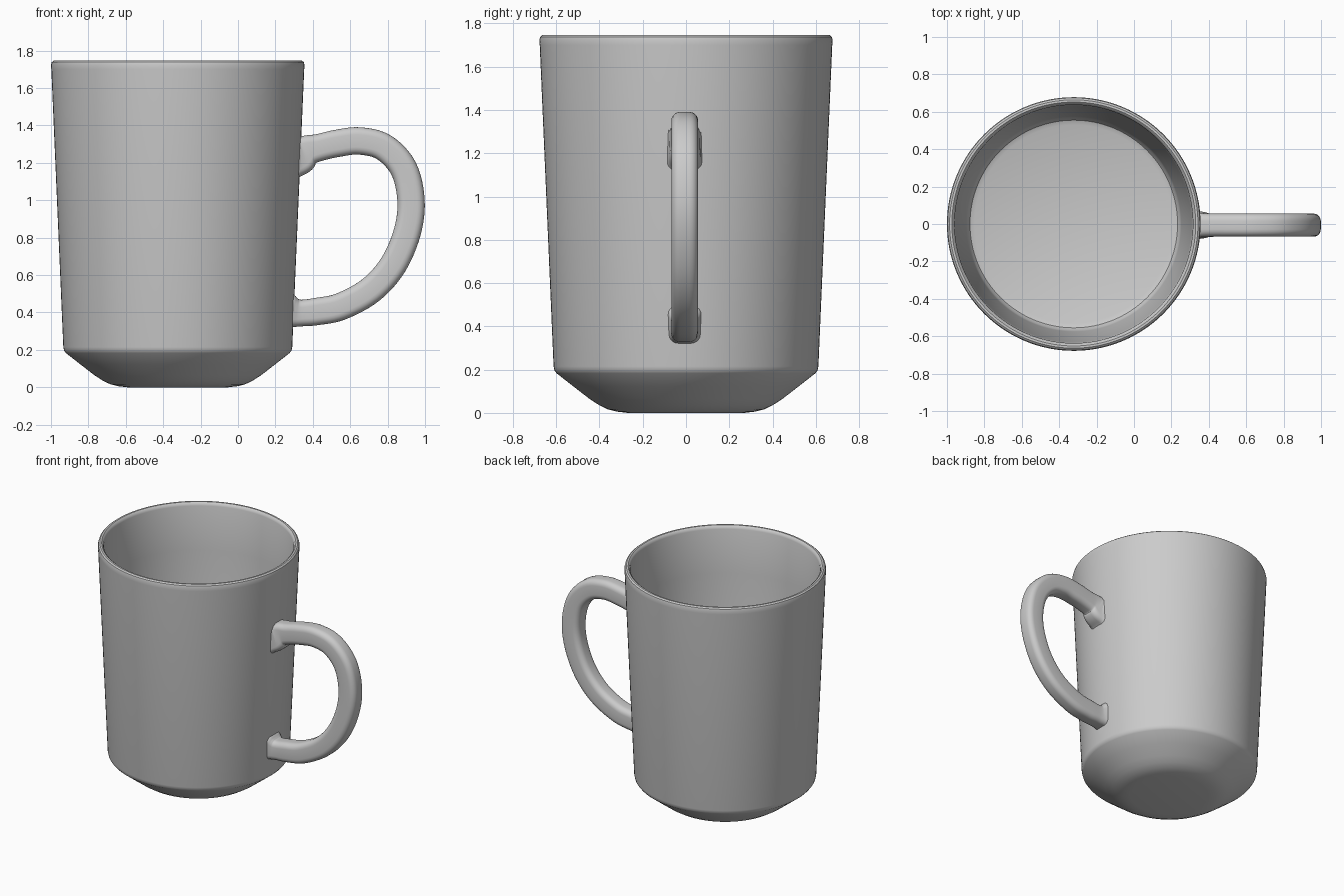
import bpy, bmesh, math
from mathutils import Vector

if "Cube" in bpy.data.objects:
    bpy.data.objects.remove(bpy.data.objects["Cube"])

AXIS_X = -0.322


def catmull(points, steps):
    """Smooth curve through points of any dimension."""
    pts = [Vector(p) for p in points]
    pts = [2 * pts[0] - pts[1]] + pts + [2 * pts[-1] - pts[-2]]
    out = []
    for a, b, c, d in zip(pts, pts[1:], pts[2:], pts[3:]):
        for i in range(steps):
            t = i / steps
            out.append(0.5 * (2 * b + (c - a) * t + (2 * a - 5 * b + 4 * c - d) * t**2
                              + (3 * b - a - 3 * c + d) * t**3))
    return out + [pts[-2]]


def finish(bm, name, angle):
    bmesh.ops.recalc_face_normals(bm, faces=bm.faces)
    mesh = bpy.data.meshes.new(name)
    bm.to_mesh(mesh)
    bm.free()
    obj = bpy.data.objects.new(name, mesh)
    bpy.context.collection.objects.link(obj)
    bpy.ops.object.select_all(action='DESELECT')
    obj.select_set(True)
    bpy.context.view_layer.objects.active = obj
    bpy.ops.object.shade_smooth_by_angle(angle=math.radians(angle))
    return obj


def bridge(bm, rings):
    for r0, r1 in zip(rings, rings[1:]):
        n = len(r0)
        for i in range(n):
            j = (i + 1) % n
            bm.faces.new((r0[i], r0[j], r1[j], r1[i]))


# Mug body: outer wall, rounded rim, inner wall and floor as one lathe profile
profile = [(0.27, 0.0), (0.32, 0.006), (0.36, 0.016), (0.40, 0.035), (0.445, 0.064),
           (0.52, 0.122), (0.598, 0.183), (0.608, 0.196), (0.612, 0.215),
           (0.676, 1.70), (0.678, 1.722), (0.674, 1.738), (0.664, 1.746), (0.652, 1.746),
           (0.642, 1.738), (0.637, 1.722), (0.629, 1.40),
           (0.575, 0.27), (0.568, 0.235), (0.555, 0.215), (0.53, 0.205)]
SEG = 128
bm = bmesh.new()
rings = [[bm.verts.new((AXIS_X + r * math.cos(2 * math.pi * k / SEG),
                        r * math.sin(2 * math.pi * k / SEG), z)) for k in range(SEG)]
         for r, z in profile]
bridge(bm, rings)
bm.faces.new(rings[0])
bm.faces.new(rings[-1])
finish(bm, "mug_body", 35)

# Handle path: x, z, thickness, width (flaring where it meets the wall)
path = catmull([(0.318, 1.24), (0.345, 1.245), (0.38, 1.268), (0.43, 1.281), (0.53, 1.304),
                (0.65, 1.317), (0.78, 1.283), (0.885, 1.17), (0.925, 1.0), (0.905, 0.83),
                (0.83, 0.655), (0.71, 0.52), (0.55, 0.432), (0.42, 0.405), (0.34, 0.397),
                (0.305, 0.400), (0.282, 0.412)], 6)
flare = catmull([(0.25, 0.165), (0.208, 0.145), (0.165, 0.128)] + [(0.146, 0.124)] * 11
                + [(0.142, 0.126), (0.158, 0.14), (0.19, 0.16)], 6)
CORNER = 0.04
bm = bmesh.new()
rings = []
for i, (p, size) in enumerate(zip(path, flare)):
    tan = (path[min(i + 1, len(path) - 1)] - path[max(i - 1, 0)]).normalized()
    # roots keep their section parallel to the wall
    if i < 12 or i > len(path) - 13:
        tan = tan.lerp(Vector((1 if i < 12 else -1, 0)),
                       1 - min(i, len(path) - 1 - i) / 12).normalized()
    nx, nz = -tan.y, tan.x
    ring = []
    for q, (sx, sy) in enumerate([(1, 1), (-1, 1), (-1, -1), (1, -1)]):
        for k in range(6):
            a = math.pi / 2 * (q + k / 5)
            u = sx * (size.x / 2 - CORNER) + CORNER * math.cos(a)
            v = sy * (size.y / 2 - CORNER) + CORNER * math.sin(a)
            ring.append(bm.verts.new((p.x + nx * u, -0.006 + v, p.y + nz * u)))
    rings.append(ring)
bridge(bm, rings)
bm.faces.new(rings[0])
bm.faces.new(rings[-1])
finish(bm, "handle", 40)
